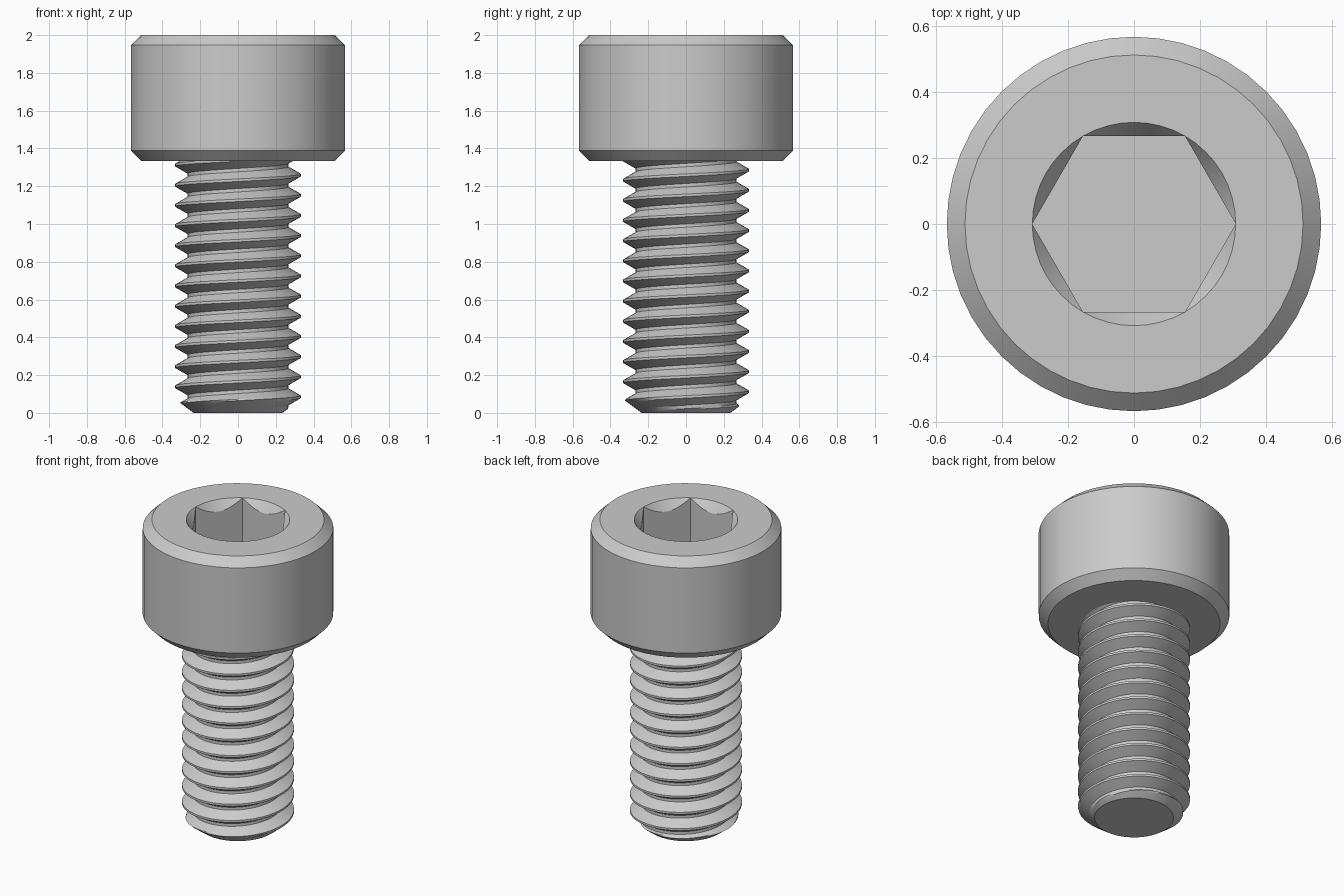
import bpy, bmesh
from math import cos, sin, pi, floor

if "Cube" in bpy.data.objects:
    bpy.data.objects.remove(bpy.data.objects["Cube"], do_unlink=True)

SEG = 48
TURN = 2 * pi / SEG

steel = bpy.data.materials.new("grey_steel")
steel.use_nodes = True
steel.diffuse_color = (0.6, 0.6, 0.6, 1)
steel.node_tree.nodes["Principled BSDF"].inputs["Base Color"].default_value = (0.6, 0.6, 0.6, 1)


def finish(bm, name):
    bmesh.ops.remove_doubles(bm, verts=bm.verts[:], dist=1e-5)
    bmesh.ops.recalc_face_normals(bm, faces=bm.faces[:])
    mesh = bpy.data.meshes.new(name)
    bm.to_mesh(mesh)
    bm.free()
    mesh.materials.append(steel)
    obj = bpy.data.objects.new(name, mesh)
    bpy.context.collection.objects.link(obj)
    bpy.ops.object.select_all(action='DESELECT')
    obj.select_set(True)
    bpy.context.view_layer.objects.active = obj
    bpy.ops.object.shade_smooth_by_angle(angle=pi / 9)


# Head: chamfered cylinder whose bore turns into a hexagonal socket
HEAD_BASE, RIM, FLAT, FLOOR = 1.333, 0.308, 0.267, 1.667


def hex_radius(a):
    return FLAT / cos(a % (pi / 3) - pi / 6)


def ring(bm, radius, height):
    out = []
    for i in range(SEG):
        a = i * TURN
        r = radius(a)
        out.append(bm.verts.new((r * cos(a), r * sin(a), height(r))))
    return out


bm = bmesh.new()
outline = [(0.512, HEAD_BASE), (0.567, HEAD_BASE + 0.055), (0.567, 1.947), (0.512, 2), (RIM, 2)]
rings = [ring(bm, lambda a, r=r: r, lambda _, z=z: z) for r, z in outline]
rings.append(ring(bm, hex_radius, lambda r: 2 - 0.06 * (RIM - r) / (RIM - FLAT)))
rings.append(ring(bm, hex_radius, lambda r: FLOOR))
for low, high in zip(rings, rings[1:]):
    for i in range(SEG):
        j = (i + 1) % SEG
        bm.faces.new((low[i], low[j], high[j], high[i]))
bm.faces.new(rings[0])
bm.faces.new(rings[-1])
finish(bm, "socket_head")

# Threaded shank: helical profile, tapered at the tip
PITCH, CREST, ROOT = 0.1067, 0.333, 0.267
CREST_HALF, ROOT_HALF, STEPS = 0.0067, 0.009, 5
PHASE, TURNS = 0.085 - 3 * PITCH, 17

# One turn of profile: up the upper flank to the root, then back out to the crest
profile = []
for s in range(STEPS + 1):
    t = s / STEPS
    profile.append((CREST_HALF + t * (PITCH / 2 - ROOT_HALF - CREST_HALF), CREST + t * (ROOT - CREST)))
profile += [(PITCH - z, r) for z, r in reversed(profile)]
ROWS = len(profile)

bm = bmesh.new()
columns = []
for i in range(SEG):
    a = i * TURN
    column = []
    for m in range(TURNS * ROWS):
        dz, r = profile[m % ROWS]
        z = PHASE + PITCH * (m // ROWS + i / SEG) + dz
        r = max(0.01, min(r, 0.235 + 1.35 * z))
        column.append(bm.verts.new((r * cos(a), r * sin(a), z)))
    columns.append(column)
for i in range(SEG):
    last = i == SEG - 1
    here, there = columns[i], columns[(i + 1) % SEG]
    shift = ROWS if last else 0
    for m in range(TURNS * ROWS - 1 - shift):
        bm.faces.new((here[m], there[m + shift], there[m + 1 + shift], here[m + 1]))

# Trim the ends flat, and close the tip
for z, side in ((0, -1), (HEAD_BASE + 0.01, 1)):
    cut = bmesh.ops.bisect_plane(bm, geom=bm.verts[:] + bm.edges[:] + bm.faces[:], dist=1e-6,
                                 plane_co=(0, 0, z), plane_no=(0, 0, side), clear_outer=True)
    edges = [e for e in cut["geom_cut"] if isinstance(e, bmesh.types.BMEdge)]
    bmesh.ops.contextual_create(bm, geom=edges)
finish(bm, "threaded_shank")
